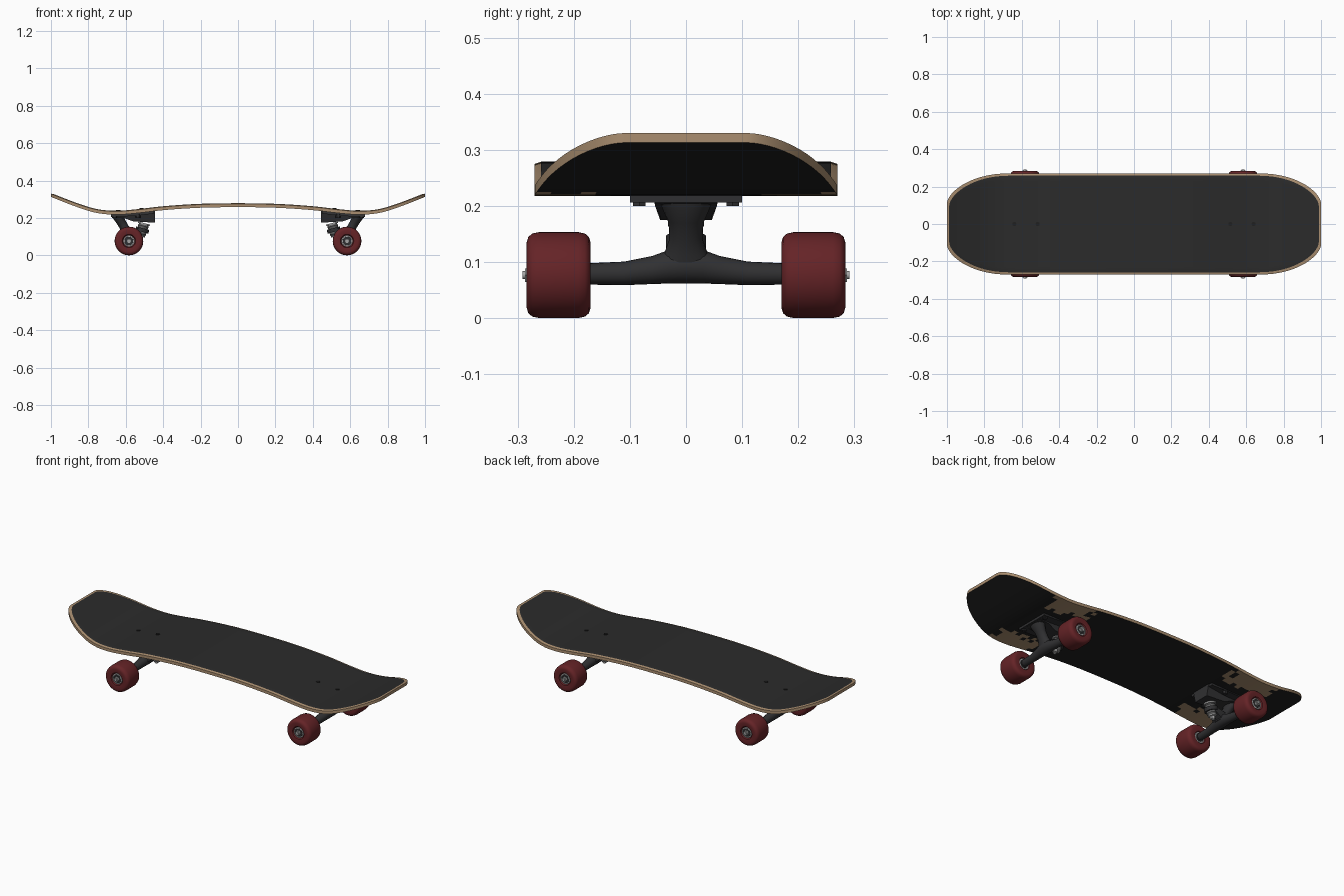
import bpy, bmesh, math, random
from mathutils import Matrix, Vector

random.seed(4)
cube = bpy.data.objects.get("Cube")
if cube:
    bpy.data.objects.remove(cube)


def material(name, r, g, b):
    m = bpy.data.materials.new(name)
    m.use_nodes = True
    m.diffuse_color = (r, g, b, 1)
    bsdf = m.node_tree.nodes["Principled BSDF"]
    bsdf.inputs["Base Color"].default_value = (r, g, b, 1)
    bsdf.inputs["Roughness"].default_value = 0.6
    return m


GRIP = material("charcoal grip", 0.024, 0.024, 0.024)
PAINT = material("black paint", 0.014, 0.014, 0.014)
WOOD = material("maple wood", 0.40, 0.27, 0.16)
RED = material("dark red urethane", 0.13, 0.017, 0.02)
TRUCK = material("dark truck metal", 0.03, 0.03, 0.032)
STEEL = material("steel", 0.38, 0.38, 0.38)
RUBBER = material("grey rubber", 0.12, 0.12, 0.12)


def finish(name, bm, mats, matrix=Matrix(), angle=35):
    bmesh.ops.remove_doubles(bm, verts=bm.verts, dist=1e-5)
    bmesh.ops.recalc_face_normals(bm, faces=bm.faces)
    me = bpy.data.meshes.new(name)
    bm.to_mesh(me)
    bm.free()
    me.transform(matrix)
    for m in mats:
        me.materials.append(m)
    me.shade_smooth()
    me.set_sharp_from_angle(angle=math.radians(angle))
    ob = bpy.data.objects.new(name, me)
    bpy.context.scene.collection.objects.link(ob)
    return ob


def skin(bm, rings, caps=True):
    """Join closed rings of points into a surface."""
    rows = [[bm.verts.new(p) for p in ring] for ring in rings]
    for a, b in zip(rows, rows[1:]):
        for k in range(len(a)):
            n = (k + 1) % len(a)
            bm.faces.new((a[k], a[n], b[n], b[k]))
    if caps:
        bm.faces.new(rows[0])
        bm.faces.new(rows[-1])


def circle(r, n):
    return [(r * math.cos(math.tau * k / n), r * math.sin(math.tau * k / n)) for k in range(n)]


def lathe(name, profile, mat, matrix, n=32):
    """Revolve (radius, height) pairs about local z."""
    bm = bmesh.new()
    skin(bm, [[(x, y, h) for x, y in circle(max(r, 1e-4), n)] for r, h in profile])
    return finish(name, bm, [mat], matrix)


def cylinder(name, r, h0, h1, mat, matrix, n=24):
    return lathe(name, [(r, h0), (r, h1)], mat, matrix, n)


# Deck shape: side curve and plan outline
CURVE = [(-0.2, .255), (0, .258), (.2, .255), (.4, .242), (.55, .225), (.65, .218),
         (.75, .226), (.85, .255), (1, .313), (1.1, .355)]
THICK = 0.021
RIM = 0.012


def height(x):
    a = abs(x)
    i = max(k for k in range(1, len(CURVE) - 2) if CURVE[k][0] <= a + 1e-9 or k == 1)
    (xa, za), (xb, zb), (xc, zc), (xd, zd) = CURVE[i - 1:i + 3]
    h = xc - xb
    t = (a - xb) / h
    m0, m1 = h * (zc - za) / (xc - xa), h * (zd - zb) / (xd - xb)
    return ((2*t**3 - 3*t*t + 1) * zb + (t**3 - 2*t*t + t) * m0
            + (3*t*t - 2*t**3) * zc + (t**3 - t*t) * m1)


def half_width(x):
    u = max(0, (abs(x) - .68) / .32)
    return .11 + .16 * max(0, 1 - u * u) ** .6


def deck():
    bm = bmesh.new()
    half = [.68 * k / 26 for k in range(26)]
    half += [.68 + .32 * math.sin(math.pi / 2 * k / 16) for k in range(17)]
    xs = [-x for x in reversed(half[1:])] + half
    cols = 20

    def sheet(rim, up):
        rows = []
        for x in xs:
            w, px = half_width(x) - rim, x * (1 - rim)
            rows.append([bm.verts.new((px, w * (2*j/cols - 1), height(px) + up))
                         for j in range(cols + 1)])
        return rows

    def border(rows):
        return (rows[0][:-1] + [r[-1] for r in rows[:-1]]
                + rows[-1][:0:-1] + [r[0] for r in rows[:0:-1]])

    def fill(rows, rule):
        for a, b in zip(rows, rows[1:]):
            for j in range(cols):
                f = bm.faces.new((a[j], b[j], b[j + 1], a[j + 1]))
                f.material_index = rule(f.calc_center_median())

    def underside(c):
        # Worn wood beside the wheels, with a ragged border
        jag = random.uniform(-.03, .03)
        worn = .47 + jag < abs(c.x) < .73 + jag and abs(c.y) > .15 + jag
        return 2 if worn else 1

    top, bottom = sheet(RIM, THICK), sheet(0, 0)
    fill(top, lambda c: 0)
    fill(bottom, underside)
    edge = [bm.verts.new((v.co.x, v.co.y, v.co.z + THICK - .004)) for v in border(bottom)]
    for a, b in ((border(top), edge), (edge, border(bottom))):
        for k in range(len(a)):
            n = (k + 1) % len(a)
            bm.faces.new((a[k], a[n], b[n], b[k])).material_index = 2
    finish("deck", bm, [GRIP, PAINT, WOOD], angle=50)


def prism(name, outline, widths, mat, matrix):
    """Extrude an (x, z) outline across y, one half width per point."""
    bm = bmesh.new()
    skin(bm, [[(x, s * w, z) for (x, z), w in zip(outline, widths)] for s in (-1, 1)])
    finish(name, bm, [mat], matrix)


def truck(end, turn):
    # Base plate and the sloped block below it
    prism(end + "_base_plate", [(.45, .245), (.45, .224), (.55, .211), (.68, .206), (.68, .225)],
          [.08, .08, .1, .1, .1], TRUCK, turn)
    prism(end + "_base_block", [(.445, .24), (.445, .175), (.56, .182), (.61, .2), (.675, .205), (.675, .225)],
          [.06, .046, .046, .055, .055, .06], TRUCK, turn)

    # Hanger crossbar
    bm = bmesh.new()
    bar = [(0, .094, .032), (.03, .092, .03), (.06, .086, .025), (.11, .08, .021), (.175, .079, .019)]
    bar = [(-y, z, r) for y, z, r in reversed(bar[1:])] + bar
    skin(bm, [[(.583 + a, y, z + b) for a, b in circle(r, 20)] for y, z, r in bar])
    finish(end + "_hanger", bm, [TRUCK], turn, 50)

    # Pivot arm, flared at both ends
    bm = bmesh.new()
    arm = [(.58, .085, .03, .055), (.588, .112, .03, .04), (.602, .14, .028, .03),
           (.62, .17, .028, .031), (.636, .195, .03, .042), (.642, .215, .03, .05)]
    skin(bm, [[(x + a * rx, b * ry, z) for a, b in circle(1, 20)] for x, z, rx, ry in arm])
    finish(end + "_pivot_arm", bm, [TRUCK], turn, 50)

    # Tilted kingpin with bushings, washers and nut
    axis = Vector((.03, 0, -.11))
    pin = turn @ Matrix.Translation((.497, 0, .19)) @ axis.to_track_quat('Z', 'Y').to_matrix().to_4x4()
    cylinder(end + "_top_washer", .032, .018, .026, STEEL, pin)
    lathe(end + "_top_bushing", [(.024, .024), (.029, .034), (.026, .046)], RUBBER, pin)
    cylinder(end + "_yoke_ring", .036, .046, .066, TRUCK, pin)
    lathe(end + "_lower_bushing", [(.025, .066), (.027, .076), (.02, .088)], RUBBER, pin)
    cylinder(end + "_lower_washer", .024, .087, .092, STEEL, pin)
    cylinder(end + "_kingpin", .008, .08, .112, STEEL, pin)
    cylinder(end + "_kingpin_nut", .014, .092, .106, STEEL, pin, 6)
    prism(end + "_yoke", [(.52, .148), (.515, .122), (.575, .075), (.6, .125)],
          [.028, .028, .036, .032], TRUCK, turn)

    # Mounting hardware
    for x in (.515, .64):
        spot = turn @ Matrix.Translation((x, 0, height(x) + THICK))
        cylinder(end + "_deck_bolt", .011, -.006, .003, PAINT, spot, 16)
        for side in (-1, 1):
            spot = turn @ Matrix.Translation((x + .02, .083 * side, 0))
            cylinder(end + "_mount_nut", .013, .2, .222, TRUCK, spot, 6)

    # Wheels, bearings and axle ends, one set per side
    for side, label in ((-1, "_front"), (1, "_back")):
        hub = turn @ Matrix.Translation((.583, 0, .077)) @ Matrix.Rotation(-side * math.pi / 2, 4, 'X')
        lathe(end + label + "_wheel",
              [(.03, .18), (.034, .172), (.058, .17), (.068, .173), (.074, .18), (.0765, .192),
               (.0765, .262), (.074, .274), (.068, .281), (.058, .284), (.036, .28), (.031, .27)],
              RED, hub, 48)
        lathe(end + label + "_bearing",
              [(.03, .175), (.03, .276), (.025, .277), (.024, .273)], STEEL, hub)
        cylinder(end + label + "_bearing_shield", .023, .17, .275, TRUCK, hub)
        cylinder(end + label + "_axle", .007, .16, .291, STEEL, hub, 16)
        cylinder(end + label + "_axle_nut", .014, .274, .287, STEEL, hub, 6)


deck()
truck("left", Matrix())
truck("right", Matrix.Rotation(math.pi, 4, 'Z'))
